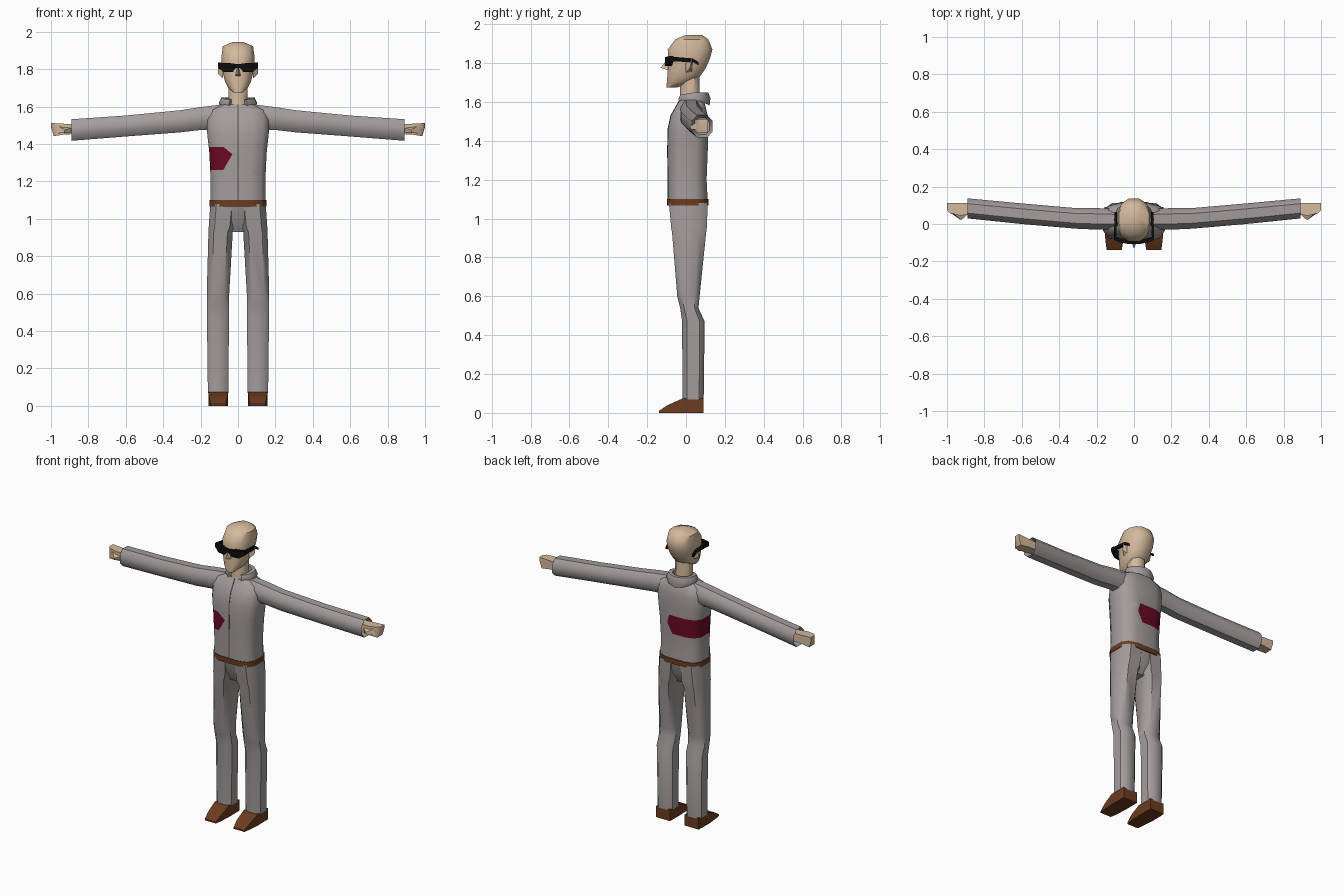
import bpy, bmesh, math
from mathutils import Vector

if "Cube" in bpy.data.objects:
    bpy.data.objects.remove(bpy.data.objects["Cube"])


def material(name, rgb):
    m = bpy.data.materials.new(name)
    m.diffuse_color = (*rgb, 1)
    m.use_nodes = True
    m.node_tree.nodes["Principled BSDF"].inputs["Base Color"].default_value = m.diffuse_color
    return m


GREY = material("grey cloth", (0.37, 0.335, 0.335))
SKIN = material("skin", (0.66, 0.49, 0.34))
BROWN = material("brown leather", (0.15, 0.045, 0.014))
MAROON = material("maroon patch", (0.15, 0.003, 0.02))
BLACK = material("black plastic", (0.004, 0.004, 0.004))
DARK = material("dark seam", (0.1, 0.09, 0.09))


def finish(name, bm, mats, mirror=False):
    bmesh.ops.recalc_face_normals(bm, faces=bm.faces)
    me = bpy.data.meshes.new(name)
    bm.to_mesh(me)
    bm.free()
    for m in mats:
        me.materials.append(m)
    ob = bpy.data.objects.new(name, me)
    bpy.context.collection.objects.link(ob)
    if mirror:
        ob.modifiers.new("mirror", 'MIRROR').use_mirror_merge = False
    return ob


def loft_mesh(rings, axis='z', n=12, e=0.75):
    """Rings are (position, a0, a1, b0, b1): rounded boxes stacked along an axis."""
    bm = bmesh.new()
    k = math.cos(math.pi / n) ** e
    rows = []
    for t, a0, a1, b0, b1 in rings:
        row = []
        for i in range(n):
            ang = (i + 0.5) * 2 * math.pi / n
            c, s = math.cos(ang), math.sin(ang)
            a = (a0 + a1) / 2 + (a1 - a0) / 2 * math.copysign(abs(c) ** e, c) / k
            b = (b0 + b1) / 2 + (b1 - b0) / 2 * math.copysign(abs(s) ** e, s) / k
            row.append(bm.verts.new({'x': (t, a, b), 'y': (a, t, b), 'z': (a, b, t)}[axis]))
        rows.append(row)
    for r, q in zip(rows, rows[1:]):
        for i in range(n):
            j = (i + 1) % n
            bm.faces.new((r[i], r[j], q[j], q[i]))
    bm.faces.new(rows[0])
    bm.faces.new(rows[-1])
    return bm


def loft(name, rings, mat, axis='z', n=12, e=0.75, mirror=False):
    return finish(name, loft_mesh(rings, axis, n, e), [mat], mirror)


def hull(name, pts, mat, mirror=False):
    bm = bmesh.new()
    for p in pts:
        bm.verts.new(p)
    bmesh.ops.convex_hull(bm, input=bm.verts)
    return finish(name, bm, [mat], mirror)


# Jacket body: z, half width, front y, back y
body = [(1.07, .148, -.093, .113), (1.2, .146, -.093, .106), (1.35, .153, -.095, .112),
        (1.46, .165, -.093, .115), (1.53, .165, -.078, .112), (1.58, .15, -.05, .1),
        (1.61, .085, -.033, .088)]
bm = loft_mesh([(z, -w, w, f, b) for z, w, f, b in body], e=0.6)

# Patch on the jacket: cut its outline, then colour the faces inside
LOW, HIGH = 1.262, 1.385
ENDS = {True: [(-.03, 1.345, .045, .055), (-.03, 1.345, .095, -.055)],
        False: [(.06, 1.33, .055, .015), (.06, 1.33, .06, -.03)]}


def in_band(f):
    return LOW < f.calc_center_median().z < HIGH


for z in (LOW, HIGH):
    bmesh.ops.bisect_plane(bm, geom=bm.verts[:] + bm.edges[:] + bm.faces[:],
                           plane_co=(0, 0, z), plane_no=(0, 0, 1))
for front, lines in ENDS.items():
    for px, pz, nx, nz in lines:
        fs = [f for f in bm.faces if in_band(f) and (f.calc_center_median().y < .01) == front]
        geom = {v for f in fs for v in f.verts} | {g for f in fs for g in f.edges} | set(fs)
        bmesh.ops.bisect_plane(bm, geom=list(geom), plane_co=(px, 0, pz), plane_no=(nx, 0, nz))
for f in bm.faces:
    c = f.calc_center_median()
    if in_band(f) and all((c.x - px) * nx + (c.z - pz) * nz < 0
                          for px, pz, nx, nz in ENDS[c.y < .01]):
        f.material_index = 1
finish("jacket", bm, [GREY, MAROON])

# Front seam and belt
loft("front_seam", [(z, -.003, .003, f - .002, f + .008) for z, w, f, b in body], DARK, n=4, e=0)
loft("belt", [(z, -.152, .152, -.097, .117) for z in (1.066, 1.1)], BROWN, e=0.6)

# Collar: open at the front, standing up and folded outward
bm = bmesh.new()
rows = []
N = 10
for i in range(N + 1):
    a = math.radians(-62 + 304 * i / N)
    c, s = math.cos(a), math.sin(a)
    front = max(0, -s)
    back = max(0, s)
    prof = [(.6, 1.60), (.66, 1.648 - .012 * front), (.92, 1.648 - .012 * front),
            (1.06, 1.62 - .005 * front), (1.0, 1.60 - .02 * back ** 4)]
    rows.append([bm.verts.new((.097 * k * c, .038 + .083 * k * s, z)) for k, z in prof])
for r, q in zip(rows, rows[1:]):
    for i in range(4):
        bm.faces.new((r[i], r[i + 1], q[i + 1], q[i]))
for r in (rows[0], rows[-1]):
    bm.faces.new(r)
finish("collar", bm, [GREY])

# Sleeves, with a turned-in cuff
loft("sleeves", [(.08, -.03, .08, 1.475, 1.612), (.2, -.03, .085, 1.475, 1.597),
                 (.31, -.025, .085, 1.462, 1.58), (.6, .0, .11, 1.44, 1.552),
                 (.89, .03, .137, 1.417, 1.532), (.85, .045, .122, 1.432, 1.517)],
     GREY, 'x', n=8, e=0.85, mirror=True)

# Hands and thumbs
loft("hands", [(.84, .055, .11, 1.455, 1.505), (.93, .045, .112, 1.45, 1.508),
               (.985, .058, .112, 1.442, 1.511), (1.0, .075, .112, 1.49, 1.512)],
     SKIN, 'x', n=4, e=0, mirror=True)
hull("thumbs", [(.88, .06, 1.49), (.88, .06, 1.46), (.925, .02, 1.475), (.93, .024, 1.46),
                (.985, .062, 1.455), (.97, .062, 1.50), (.92, .09, 1.48)], SKIN, True)

# Trousers: hips and two legs
loft("hips", [(1.08, -.147, .147, -.09, .112), (1.0, -.12, .12, -.075, .1),
              (.93, -.06, .06, -.04, .06)], GREY, e=0.6)
loft("legs", [(1.08, .0, .148, -.088, .112), (.95, .014, .157, -.076, .107),
              (.93, .028, .158, -.072, .104), (.6, .047, .167, -.045, .07),
              (.54, .047, .167, -.03, .064), (.47, .048, .166, -.02, .096),
              (.068, .052, .161, -.018, .091)], GREY, n=8, e=0.65, mirror=True)

# Shoes
loft("shoes", [(.091, .054, .157, 0, .073), (-.02, .054, .159, 0, .073),
               (-.095, .058, .152, 0, .04), (-.14, .066, .146, 0, .01)],
     BROWN, 'y', n=4, e=0, mirror=True)

# Neck, head, nose and ears
loft("neck", [(1.58, -.055, .055, -.035, .075), (1.65, -.05, .05, -.03, .07),
              (1.74, -.052, .052, -.03, .07)], SKIN, n=8, e=0.9)
loft("head", [(1.675, -.026, .026, -.1, -.045), (1.70, -.052, .052, -.099, .03),
              (1.735, -.07, .07, -.096, .075), (1.775, -.08, .08, -.093, .102),
              (1.82, -.087, .087, -.091, .122), (1.87, -.088, .088, -.094, .136),
              (1.922, -.081, .081, -.055, .115), (1.945, -.03, .03, -.0, .082)],
     SKIN, n=12, e=0.85)
hull("nose", [(0, -.09, 1.825), (0, -.131, 1.776), (-.016, -.09, 1.762),
              (.016, -.09, 1.762), (0, -.06, 1.79)], SKIN)
hull("ears", [(.08, -.005, 1.81), (.108, .03, 1.82), (.108, .02, 1.775), (.08, .0, 1.75),
              (.078, .035, 1.82), (.08, .03, 1.755)], SKIN, True)

# Sunglasses: wrap-around lenses and side arms
loft("lenses", [(0, -.106, -.09, 1.808, 1.826), (.014, -.107, -.09, 1.804, 1.828),
                (.028, -.107, -.085, 1.785, 1.831), (.075, -.099, -.075, 1.785, 1.833),
                (.107, -.085, -.065, 1.806, 1.836)], BLACK, 'x', n=4, e=0, mirror=True)
loft("glasses_arms", [(-.085, .096, .108, 1.808, 1.834), (.035, .09, .104, 1.806, 1.824),
                      (.065, .09, .104, 1.788, 1.804)], BLACK, 'y', n=4, e=0, mirror=True)

# Smooth shading, keeping sharp edges
bpy.ops.object.select_all(action='SELECT')
bpy.context.view_layer.objects.active = bpy.data.objects["jacket"]
bpy.ops.object.shade_smooth_by_angle(angle=math.radians(45))
